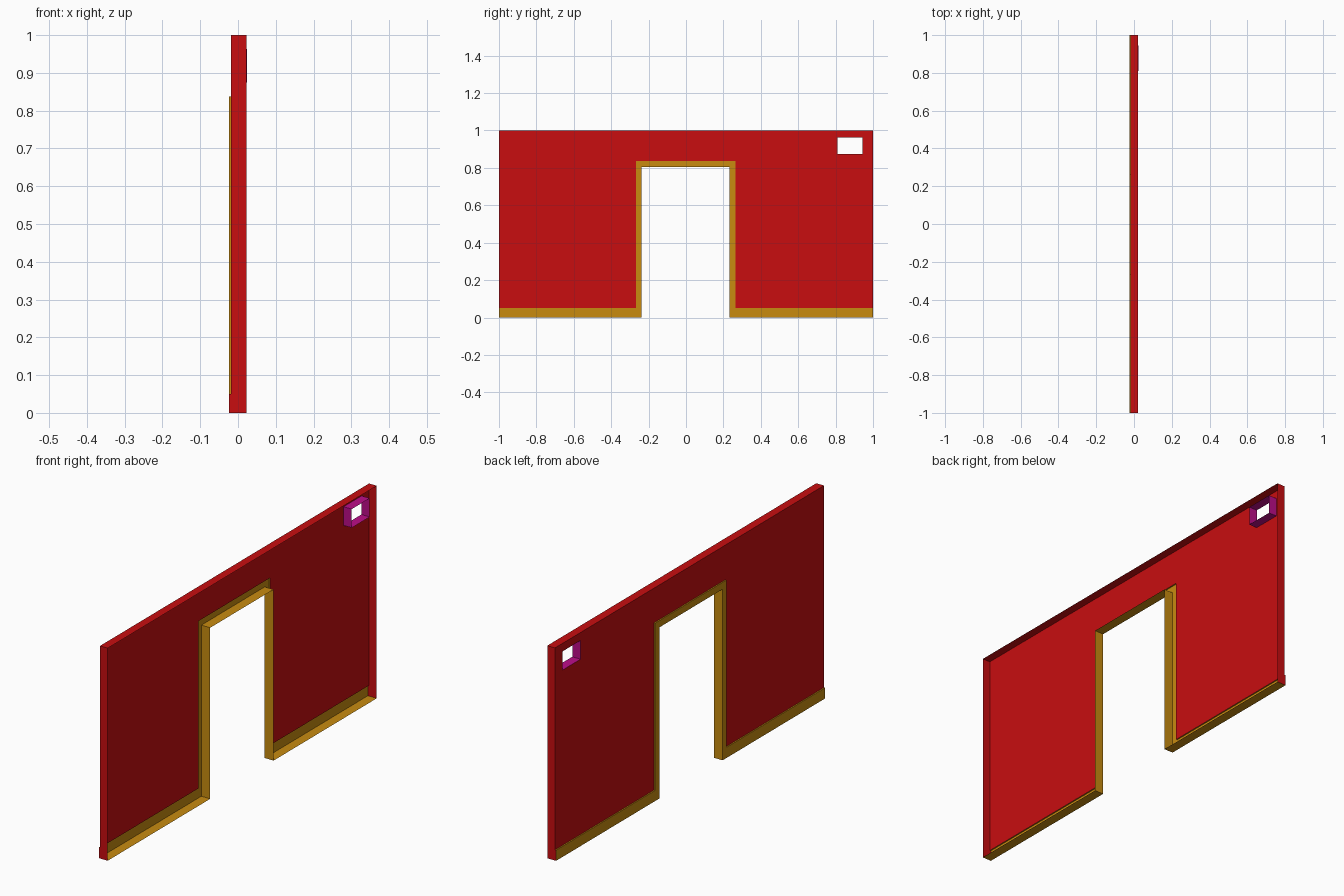
import bpy, bmesh

if "Cube" in bpy.data.objects:
    bpy.data.objects.remove(bpy.data.objects["Cube"])

X_TRIM, X_WALL, X_OPEN = -0.024, -0.018, 0.022   # trim face, wall face, open side
BASE = 0.05                                      # skirting height
Y0, Y1, DOOR_TOP = -0.238, 0.233, 0.805          # door opening
T0, T1, TRIM_TOP = -0.267, 0.265, 0.837          # outside of door trim
W0, W1, WB, WT = 0.811, 0.945, 0.875, 0.963      # window opening


def material(name, rgb):
    m = bpy.data.materials.new(name)
    m.diffuse_color = (*rgb, 1)
    m.use_nodes = True
    m.node_tree.nodes["Principled BSDF"].inputs["Base Color"].default_value = m.diffuse_color
    return m


def panel(bm, outline, x):
    """Flat face in the YZ plane, facing -x (outline runs counter-clockwise)."""
    bm.faces.new([bm.verts.new((x, y, z)) for y, z in reversed(outline)])


def ribbon(bm, path, x0, x1):
    """Strip sweeping a YZ path across the wall thickness."""
    a = [bm.verts.new((x0, y, z)) for y, z in path]
    b = [bm.verts.new((x1, y, z)) for y, z in path]
    for i in range(len(path) - 1):
        bm.faces.new((a[i], a[i + 1], b[i + 1], b[i]))


def finish(bm, name, mat):
    bmesh.ops.remove_doubles(bm, verts=bm.verts, dist=1e-5)
    me = bpy.data.meshes.new(name)
    bm.to_mesh(me)
    bm.free()
    me.materials.append(mat)
    ob = bpy.data.objects.new(name, me)
    bpy.context.collection.objects.link(ob)


red = material("red_paint", (0.58, 0.004, 0.005))
gold = material("gold_trim", (0.58, 0.26, 0.005))
magenta = material("magenta_frame", (0.50, 0.004, 0.25))

# Wall shell: one-sided sheet with door and window holes, open at +x
bm = bmesh.new()
ys = [-1, T0, T1, W0, W1, 1]
zs = [BASE, TRIM_TOP, WB, WT, 1]
for i in range(len(ys) - 1):
    for j in range(len(zs) - 1):
        if (i, j) not in ((1, 0), (3, 2)):
            a, b, c, d = ys[i], ys[i + 1], zs[j], zs[j + 1]
            panel(bm, [(a, c), (b, c), (b, d), (a, d)], X_WALL)
# ends and top, with the ends stepping out over the skirting
ribbon(bm, [(1, BASE), (1, 1), (-1, 1), (-1, BASE)], X_WALL, X_OPEN)
ribbon(bm, [(1, 0), (1, BASE)], X_TRIM, X_OPEN)
ribbon(bm, [(-1, BASE), (-1, 0)], X_TRIM, X_OPEN)
finish(bm, "wall_shell", red)

# Skirting and door trim: raised band, ledge back to the wall, deep reveal
inner = [(-1, 0), (Y0, 0), (Y0, DOOR_TOP), (Y1, DOOR_TOP), (Y1, 0), (1, 0)]
outer = [(1, BASE), (T1, BASE), (T1, TRIM_TOP), (T0, TRIM_TOP), (T0, BASE), (-1, BASE)]
bm = bmesh.new()
panel(bm, inner + outer, X_TRIM)
ribbon(bm, outer, X_TRIM, X_WALL)
ribbon(bm, inner, X_TRIM, X_OPEN)
finish(bm, "skirting_and_door_trim", gold)

# Window reveal: thin rectangular tube through the wall
bm = bmesh.new()
ribbon(bm, [(W1, WB), (W0, WB), (W0, WT), (W1, WT), (W1, WB)], X_WALL - 0.001, 0.024)
finish(bm, "window_reveal", magenta)
